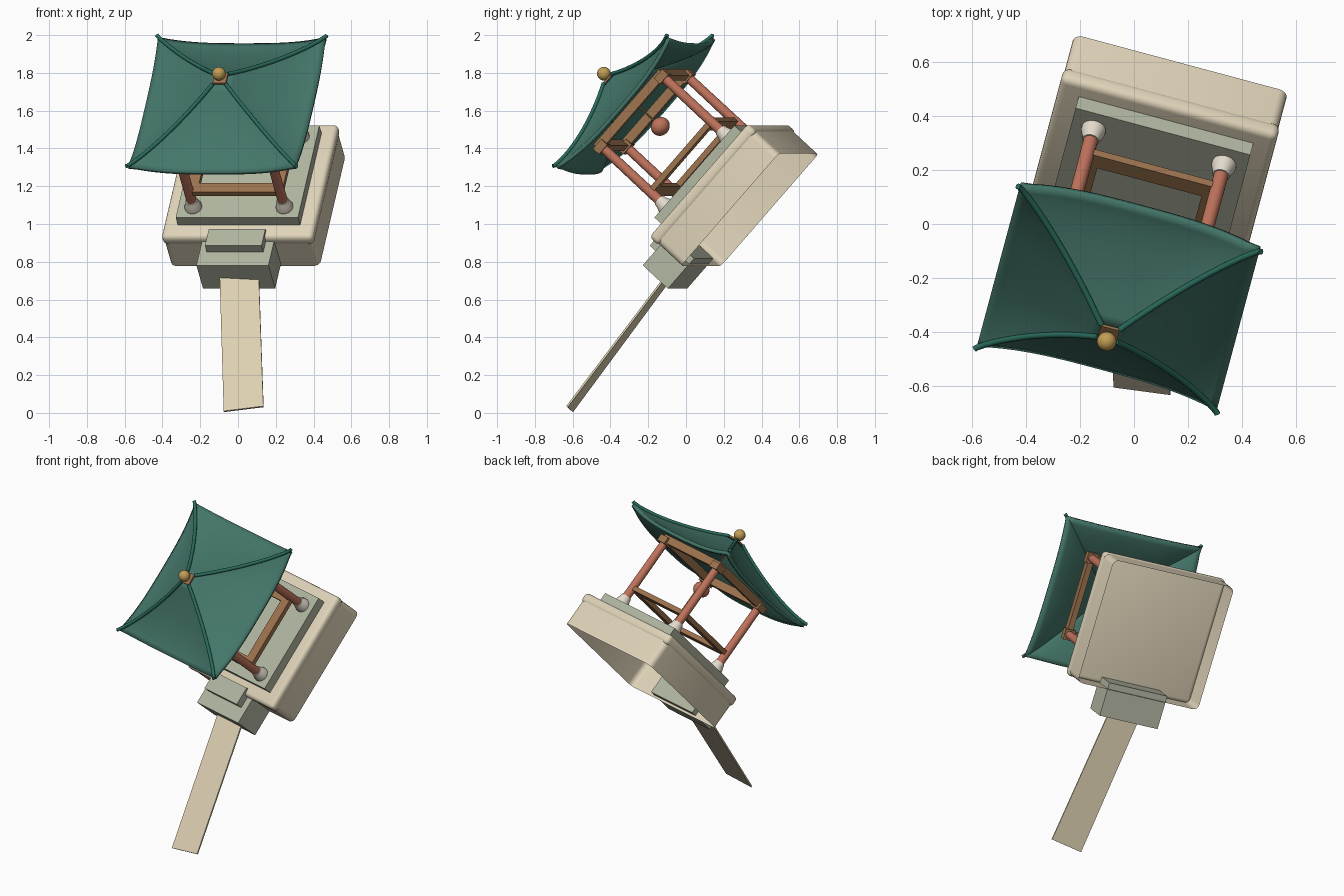
import bpy, bmesh, math
from mathutils import Matrix, Vector

if "Cube" in bpy.data.objects:
    bpy.data.objects.remove(bpy.data.objects["Cube"])

# Whole pavilion is built upright, then tilted by this matrix
TILT = (Matrix.Translation((0.106, 0.338, 1.075))
        @ Matrix.Rotation(math.radians(-15), 4, 'Z') @ Matrix.Rotation(math.radians(48), 4, 'X'))


def mat(name, hexa):
    m = bpy.data.materials.new(name)
    rgb = [(int(hexa[i:i + 2], 16) / 255) ** 2.2 for i in (0, 2, 4)]
    m.diffuse_color = (*rgb, 1)
    m.use_nodes = True
    m.node_tree.nodes["Principled BSDF"].inputs["Base Color"].default_value = m.diffuse_color
    return m


BEIGE, STONE = mat("beige", "dfd3b8"), mat("stone", "b0b5a0")
RED, WOOD = mat("red_wood", "bd725c"), mat("brown_wood", "9c7350")
GREEN, DARK = mat("roof_green", "46766a"), mat("ridge_green", "2d6b5c")
GOLD, CREAM, PATH = mat("gold", "c09c55"), mat("cream", "e2d9ca"), mat("path", "dccfb0")


def finish(name, bm, material, smooth=True, m=TILT):
    bmesh.ops.recalc_face_normals(bm, faces=bm.faces)
    me = bpy.data.meshes.new(name)
    bm.to_mesh(me)
    bm.free()
    ob = bpy.data.objects.new(name, me)
    bpy.context.collection.objects.link(ob)
    me.materials.append(material)
    ob.matrix_world = m
    if smooth:
        bpy.ops.object.select_all(action='DESELECT')
        ob.select_set(True)
        bpy.context.view_layer.objects.active = ob
        bpy.ops.object.shade_smooth_by_angle(angle=math.radians(35))
    return ob


def add_box(bm, lo, hi):
    lo, hi = Vector(lo), Vector(hi)
    s = hi - lo
    return bmesh.ops.create_cube(bm, size=1, matrix=Matrix.Translation((lo + hi) / 2)
                                 @ Matrix.Diagonal((*s, 1)))['verts']


def box(name, lo, hi, material, bevel=0, open_bottom=False):
    bm = bmesh.new()
    add_box(bm, lo, hi)
    bm.normal_update()
    if open_bottom:
        bmesh.ops.delete(bm, geom=[f for f in bm.faces if f.normal.z < -0.9], context='FACES_ONLY')
        edges = [e for e in bm.edges if abs(e.verts[0].co.z - e.verts[1].co.z) > 0.01]
    else:
        edges = bm.edges[:]
    if bevel:
        bmesh.ops.bevel(bm, geom=edges, offset=bevel, segments=4, profile=0.5, affect='EDGES')
    return finish(name, bm, material, bool(bevel))


def lathe(name, profile, material, x=0, y=0, n=24):
    bm = bmesh.new()
    rings = [[bm.verts.new((x + r * math.cos(2 * math.pi * i / n), y + r * math.sin(2 * math.pi * i / n), z))
              for i in range(n)] for r, z in profile]
    for a, b in zip(rings, rings[1:]):
        for i in range(n):
            bm.faces.new((a[i], a[(i + 1) % n], b[(i + 1) % n], b[i]))
    bm.faces.new(rings[0])
    bm.faces.new(rings[-1])
    return finish(name, bm, material)


def ball(name, z, r, material, stretch=1):
    bm = bmesh.new()
    bmesh.ops.create_uvsphere(bm, u_segments=24, v_segments=16, radius=r,
                              matrix=Matrix.Translation((0, 0, z)) @ Matrix.Diagonal((1, 1, stretch, 1)))
    return finish(name, bm, material)


def frame(name, inner, outer, z0, z1, material):
    """Square ring of rails."""
    bm = bmesh.new()
    for k in range(4):
        vs = add_box(bm, (-outer, -outer, z0), (inner, -inner, z1))
        bmesh.ops.rotate(bm, verts=vs, cent=(0, 0, 0), matrix=Matrix.Rotation(k * math.pi / 2, 3, 'Z'))
    return finish(name, bm, material, False)


# Base: hollow rounded body and a rounded cap, then a plinth
box("base_body", (-0.41, -0.40, 0), (0.41, 0.40, 0.19), BEIGE, 0.035, True)
box("base_cap", (-0.415, -0.405, 0.165), (0.415, 0.405, 0.235), BEIGE, 0.026)
box("plinth", (-0.335, -0.32, 0.22), (0.335, 0.335, 0.295), STONE)

# Entrance steps
box("lower_step", (-0.195, -0.575, 0.015), (0.2, -0.36, 0.2), STONE)
box("upper_step", (-0.155, -0.48, 0.19), (0.155, -0.36, 0.25), STONE)

# Columns with footings and corner brackets
for sx in (-1, 1):
    for sy in (-1, 1):
        x, y = sx * 0.25, sy * 0.25
        lathe("column_footing", [(0.045, 0.29), (0.046, 0.31), (0.036, 0.335), (0.032, 0.355)], CREAM, x, y)
        lathe("column", [(0.027, 0.34), (0.025, 0.79)], RED, x, y)
        box("column_bracket", (x - 0.034, y - 0.034, 0.755), (x + 0.034, y + 0.034, 0.80), WOOD)

# Bench ring and top beams
frame("bench", 0.20, 0.265, 0.405, 0.435, WOOD)
frame("top_beam", 0.232, 0.268, 0.765, 0.815, WOOD)

# Hanging lantern
ball("lantern", 0.66, 0.052, RED, 0.92)
lathe("lantern_cord", [(0.005, 0.70), (0.005, 1.02)], WOOD, n=8)


# Curved hip roof
def roof_point(s, t, lift=0.0):
    """s runs along the eave (-1..1), t runs from the eave (0) to the top (1)."""
    half = 0.46 + (0.035 - 0.46) * t
    t = min(max(t, 0.0), 1.0)
    edge = 0.807 + 0.05 * abs(s) ** 3 * (1 - t) ** 1.5
    return Vector((s * half, -half, edge + 0.225 * t ** 1.4 + lift))


bm = bmesh.new()
N, T = 20, 14
for k in range(4):
    rot = Matrix.Rotation(k * math.pi / 2, 3, 'Z')
    grid = [[bm.verts.new(rot @ roof_point(-1 + 2 * i / N, j / T)) for i in range(N + 1)] for j in range(T + 1)]
    for j in range(T):
        for i in range(N):
            bm.faces.new((grid[j][i], grid[j][i + 1], grid[j + 1][i + 1], grid[j + 1][i]))
bmesh.ops.remove_doubles(bm, verts=bm.verts, dist=0.0005)
roof = finish("roof", bm, GREEN)
if sum(p.normal.z for p in roof.data.polygons) < 0:
    roof.data.flip_normals()
sol = roof.modifiers.new("thickness", 'SOLIDIFY')
sol.thickness, sol.offset = 0.022, -1

# Hip ridges
for k in range(4):
    cu = bpy.data.curves.new("hip_ridge", 'CURVE')
    cu.dimensions, cu.bevel_depth, cu.bevel_resolution, cu.use_fill_caps = '3D', 0.011, 3, True
    sp = cu.splines.new('POLY')
    pts = [roof_point(1, -0.015, 0.008)] + [roof_point(1, j / T, 0.004) for j in range(T + 1)]
    sp.points.add(len(pts) - 1)
    rot = Matrix.Rotation(k * math.pi / 2, 3, 'Z')
    for p, q in zip(sp.points, pts):
        p.co = (*(rot @ q), 1)
    cu.materials.append(DARK)
    ob = bpy.data.objects.new("hip_ridge", cu)
    bpy.context.collection.objects.link(ob)
    ob.matrix_world = TILT

# Finial
box("finial_block", (-0.036, -0.036, 1.0), (0.036, 0.036, 1.042), WOOD)
ball("finial", 1.077, 0.036, GOLD)

# Path strip running down to the ground, already in world space
corners = [Vector(c) for c in ((-0.075, -0.602, 0.007), (0.135, -0.63, 0.033),
                               (0.11, -0.095, 0.74), (-0.097, -0.06, 0.74))]
nrm = (corners[1] - corners[0]).cross(corners[3] - corners[0]).normalized() * 0.005
bm = bmesh.new()
lo = [bm.verts.new(c - nrm) for c in corners]
hi = [bm.verts.new(c + nrm) for c in corners]
bm.faces.new(lo)
bm.faces.new(hi)
for i in range(4):
    bm.faces.new((lo[i], lo[(i + 1) % 4], hi[(i + 1) % 4], hi[i]))
finish("path", bm, PATH, False, Matrix.Identity(4))
